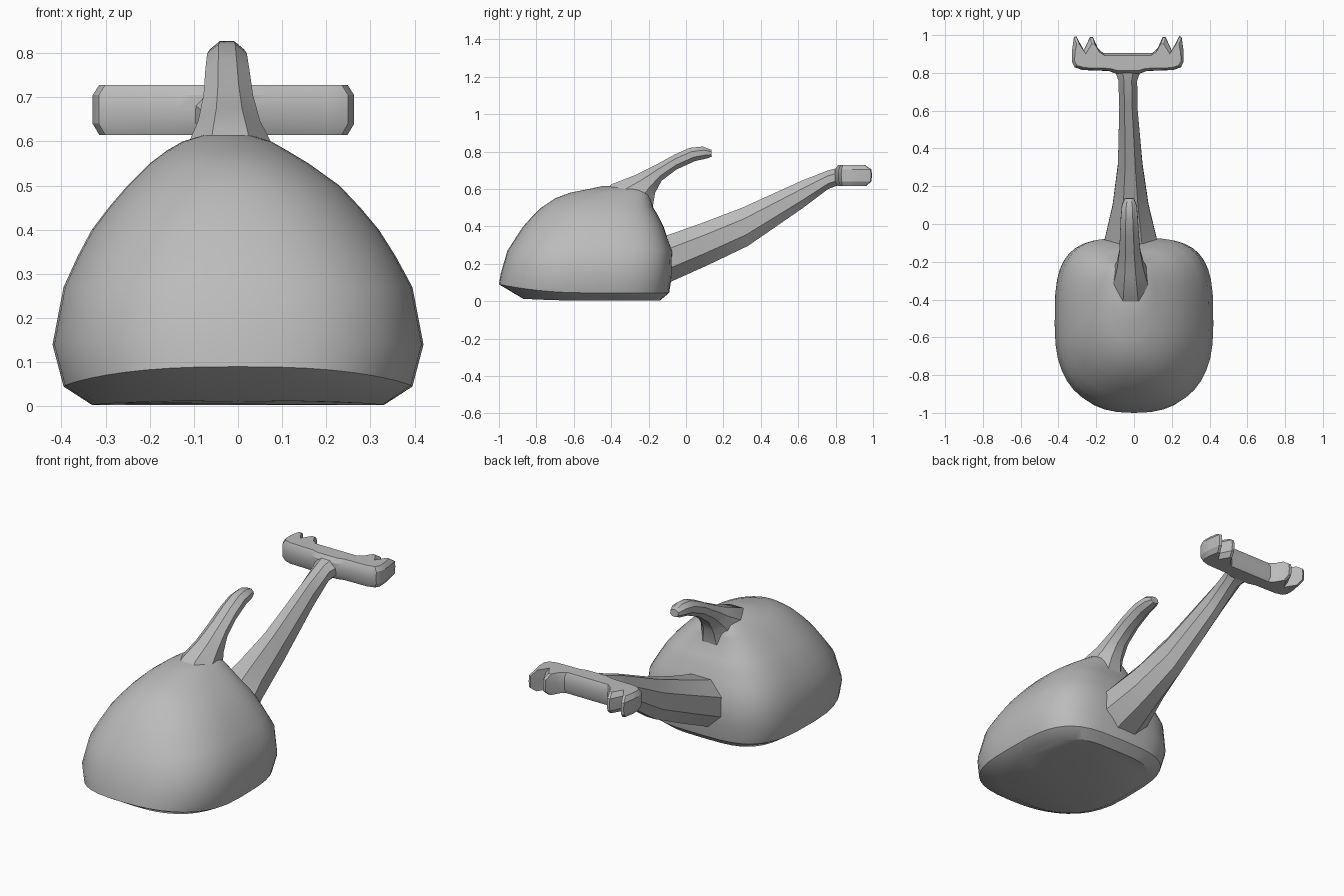
import bpy, bmesh, math

cube = bpy.data.objects.get("Cube")
if cube:
    bpy.data.objects.remove(cube, do_unlink=True)

# Single plain material
grey = bpy.data.materials.new("light grey")
grey.use_nodes = True
colour = (0.5, 0.5, 0.5, 1)
grey.diffuse_color = colour
grey.node_tree.nodes["Principled BSDF"].inputs["Base Color"].default_value = colour


def loft(name, rings, angle):
    """Skin a list of closed rings and cap both ends."""
    bm = bmesh.new()
    loops = [[bm.verts.new(p) for p in ring] for ring in rings]
    for a, b in zip(loops, loops[1:]):
        for i in range(len(a)):
            j = (i + 1) % len(a)
            bm.faces.new((a[i], a[j], b[j], b[i]))
    bm.faces.new(loops[0][::-1])
    bm.faces.new(loops[-1])
    bmesh.ops.recalc_face_normals(bm, faces=bm.faces)
    mesh = bpy.data.meshes.new(name)
    bm.to_mesh(mesh)
    bm.free()
    mesh.materials.append(grey)
    obj = bpy.data.objects.new(name, mesh)
    bpy.context.collection.objects.link(obj)
    bpy.ops.object.select_all(action='DESELECT')
    obj.select_set(True)
    bpy.context.view_layer.objects.active = obj
    bpy.ops.object.shade_smooth_by_angle(angle=math.radians(angle))
    return obj


def power(v, n):
    return math.copysign(abs(v) ** (2 / n), v)


def body_ring(z, cx, half, front, back, lift, soften, count=40):
    """Rounded square, squarer at the back, with the front edge lifted."""
    cy, depth = (front + back) / 2, (back - front) / 2
    ring = []
    for i in range(count):
        a = math.tau * i / count
        n = (3.5 if math.sin(a) > 0 else 2.5) - soften
        x, y = power(math.cos(a), n), power(math.sin(a), n)
        ring.append((cx + half * x, cy + depth * y, z + lift * max(0, -y) ** 2))
    return ring


def limb_ring(top, bottom, cx, half):
    """Octagon spanning a top and a bottom point in the side plane."""
    ring = []
    k = 1 / math.cos(math.pi / 8)
    for i in range(8):
        a = math.tau * (i + 0.5) / 8
        t = 0.5 + 0.5 * k * math.sin(a)
        y, z = (b + (p - b) * t for p, b in zip(top, bottom))
        ring.append((cx + half * k * math.cos(a), y, z))
    return ring


# Domed body with a flat base and a chamfered rim
loft("body", [body_ring(*r) for r in (
    (0.003, 0, 0.33, -0.87, -0.14, 0.01, 0),
    (0.045, 0, 0.395, -1.0, -0.09, 0.045, 0),
    (0.14, 0, 0.42, -0.99, -0.075, 0.01, 0),
    (0.27, 0, 0.395, -0.955, -0.073, 0, 0),
    (0.34, -0.003, 0.36, -0.91, -0.1, 0, 0.1),
    (0.40, -0.006, 0.325, -0.87, -0.12, 0, 0.2),
    (0.45, -0.008, 0.285, -0.825, -0.145, 0, 0.2),
    (0.50, -0.01, 0.24, -0.775, -0.175, 0, 0.3),
    (0.55, -0.02, 0.18, -0.7, -0.19, 0, 0.4),
    (0.58, -0.025, 0.135, -0.62, -0.2, 0, 0.5),
    (0.60, -0.025, 0.1, -0.52, -0.22, 0, 0.5),
    (0.615, -0.025, 0.05, -0.45, -0.28, 0, 0.5))], 35)

# Curved horn on top, sweeping backward
loft("horn", [limb_ring(*r) for r in (
    ((-0.46, 0.56), (-0.19, 0.44), -0.015, 0.12),
    ((-0.40, 0.625), (-0.175, 0.52), -0.018, 0.095),
    ((-0.27, 0.675), (-0.165, 0.58), -0.02, 0.07),
    ((-0.16, 0.73), (-0.13, 0.645), -0.022, 0.056),
    ((-0.06, 0.785), (-0.05, 0.705), -0.024, 0.05),
    ((0.02, 0.82), (0.05, 0.75), -0.025, 0.045),
    ((0.09, 0.827), (0.11, 0.763), -0.025, 0.039),
    ((0.135, 0.81), (0.138, 0.773), -0.025, 0.024))], 28)

# Tapering tail arm rising to the back
loft("tail_arm", [limb_ring(*r) for r in (
    ((-0.16, 0.335), (-0.14, 0.08), -0.017, 0.15),
    ((-0.085, 0.358), (-0.075, 0.107), -0.017, 0.138),
    ((0.09, 0.42), (0.11, 0.19), -0.018, 0.095),
    ((0.30, 0.50), (0.33, 0.295), -0.02, 0.065),
    ((0.62, 0.645), (0.62, 0.495), -0.03, 0.048),
    ((0.76, 0.70), (0.76, 0.6), -0.033, 0.05),
    ((0.85, 0.722), (0.84, 0.63), -0.033, 0.08))], 28)

# Forked crossbar: mirrored plan outline stacked in chamfered layers
mid_x, mid_y = -0.033, 0.86
half_plan = [(0.06, 0.795), (0.1, 0.81), (0.24, 0.815), (0.282, 0.83),
             (0.296, 0.86), (0.295, 0.92), (0.285, 0.99), (0.272, 0.995),
             (0.234, 0.917), (0.2, 0.99), (0.185, 0.99), (0.158, 0.93),
             (0.13, 0.905)]
plan = half_plan + [(-x, y) for x, y in reversed(half_plan)]
layers = ((0.615, 0.75, 0.95), (0.64, 0.97, 1), (0.675, 1, 1),
          (0.705, 0.97, 1), (0.728, 0.72, 0.95))
loft("forked_crossbar", [
    [(mid_x + x * sx, mid_y + (y - mid_y) * sy, z) for x, y in plan]
    for z, sy, sx in layers], 28)
